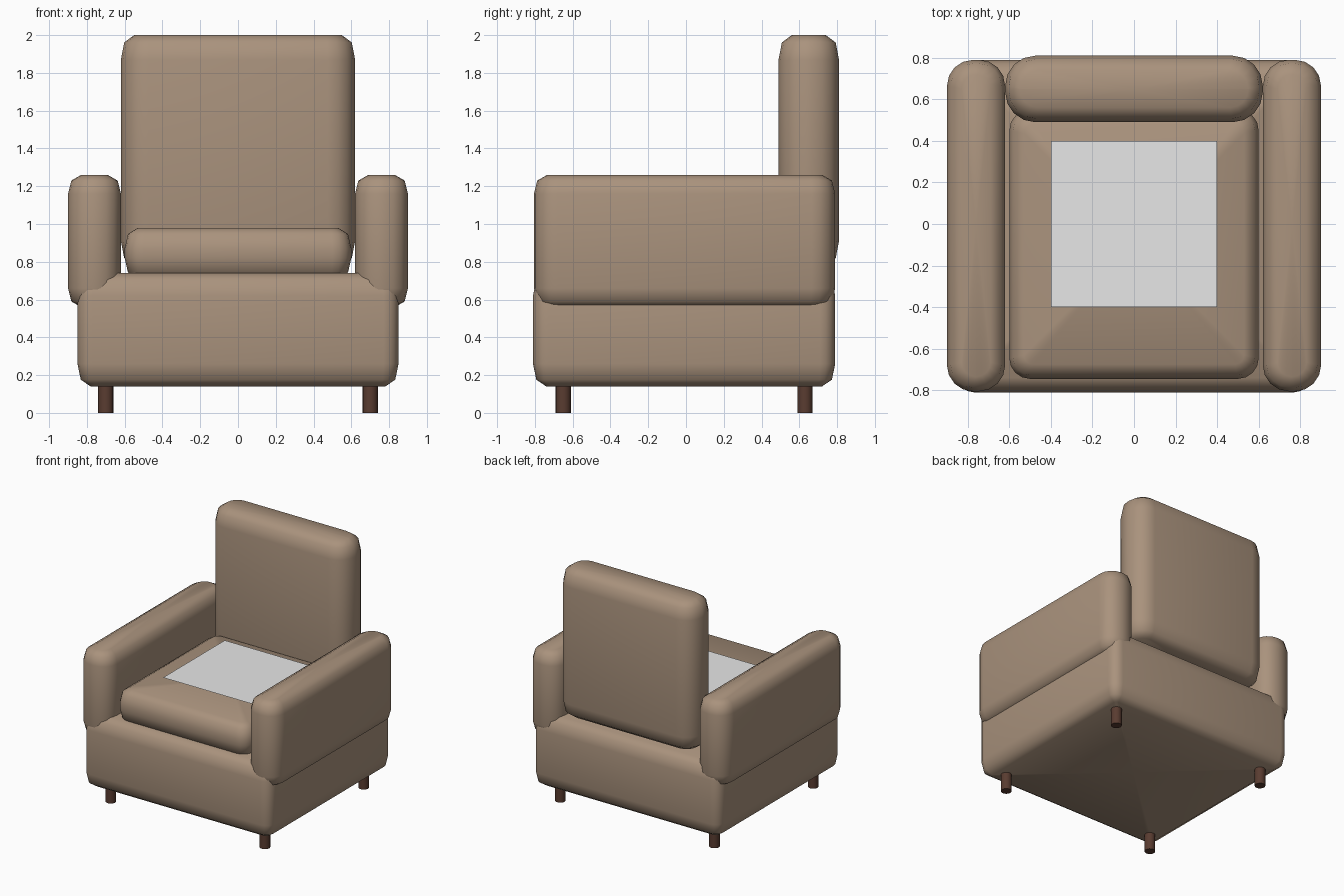
import bpy, bmesh, math

cube = bpy.data.objects.get("Cube")
if cube:
    bpy.data.objects.remove(cube, do_unlink=True)


def material(name, color):
    m = bpy.data.materials.new(name)
    m.use_nodes = True
    m.diffuse_color = (*color, 1)
    m.node_tree.nodes["Principled BSDF"].inputs["Base Color"].default_value = (*color, 1)
    return m


fabric = material("beige fabric", (0.40, 0.29, 0.205))
wood = material("dark brown wood", (0.10, 0.045, 0.03))
panel = material("pale grey", (0.8, 0.8, 0.8))


def finish(bm, name, mat, smooth=True):
    bmesh.ops.recalc_face_normals(bm, faces=bm.faces)
    mesh = bpy.data.meshes.new(name)
    bm.to_mesh(mesh)
    bm.free()
    mesh.materials.append(mat)
    for p in mesh.polygons:
        p.use_smooth = smooth
    obj = bpy.data.objects.new(name, mesh)
    bpy.context.collection.objects.link(obj)
    return obj


def outline(x, y, radius, steps=4):
    """Rounded rectangle with half sizes x and y."""
    points = []
    for quarter in range(4):
        sx = 1 if quarter in (0, 3) else -1
        sy = 1 if quarter < 2 else -1
        for i in range(steps + 1):
            a = math.pi / 2 * (quarter + i / steps)
            points.append((sx * (x - radius) + radius * math.cos(a),
                           sy * (y - radius) + radius * math.sin(a)))
    return points


def padded_block(name, low, high, corner, rim, depth):
    """Upholstered block: rounded plan, with softly rolled top and bottom rims."""
    cx, cy = (low[0] + high[0]) / 2, (low[1] + high[1]) / 2
    hx, hy = (high[0] - low[0]) / 2, (high[1] - low[1]) / 2
    roll = [(1, 0), (0.25, 0.3), (0, 1)]
    levels = [(rim * i, low[2] + depth * d) for i, d in roll]
    levels += [(rim * i, high[2] - depth * d) for i, d in reversed(roll)]
    bm = bmesh.new()
    rings = []
    for inset, z in levels:
        pts = outline(hx - inset, hy - inset, corner - inset * 0.8)
        rings.append([bm.verts.new((cx + px, cy + py, z)) for px, py in pts])
    for a, b in zip(rings, rings[1:]):
        for i in range(len(a)):
            j = (i + 1) % len(a)
            bm.faces.new((a[i], a[j], b[j], b[i]))
    caps = [bm.faces.new(rings[0]), bm.faces.new(rings[-1])]
    bmesh.ops.poke(bm, faces=caps)
    return finish(bm, name, fabric)


# Upholstered body
padded_block("seat_base", (-0.85, -0.81, 0.14), (0.85, 0.79, 0.74), 0.08, 0.07, 0.12)
padded_block("seat_cushion", (-0.60, -0.745, 0.71), (0.60, 0.55, 0.98), 0.10, 0.07, 0.11)
padded_block("backrest", (-0.62, 0.49, 0.78), (0.62, 0.81, 2.0), 0.145, 0.07, 0.13)
for side, x in (("left", 0.76), ("right", -0.76)):
    padded_block(side + "_arm", (x - 0.14, -0.805, 0.56), (x + 0.14, 0.79, 1.26),
                 0.125, 0.07, 0.10)

# Flat panel resting on the cushion
bm = bmesh.new()
bmesh.ops.create_grid(bm, x_segments=1, y_segments=1, size=0.4)
bmesh.ops.translate(bm, verts=bm.verts, vec=(0, 0, 1.0))
finish(bm, "seat_panel", panel, False)

# Legs
for side, x in (("left", 0.7), ("right", -0.7)):
    for end, y in (("front", -0.65), ("back", 0.63)):
        bm = bmesh.new()
        bmesh.ops.create_cone(bm, cap_ends=True, segments=16, radius1=0.04,
                              radius2=0.04, depth=0.2)
        bmesh.ops.translate(bm, verts=bm.verts, vec=(x, y, 0.1))
        leg = finish(bm, end + "_" + side + "_leg", wood)
        bpy.context.view_layer.objects.active = leg
        leg.select_set(True)
        bpy.ops.object.shade_smooth_by_angle(angle=math.radians(40))
        leg.select_set(False)
